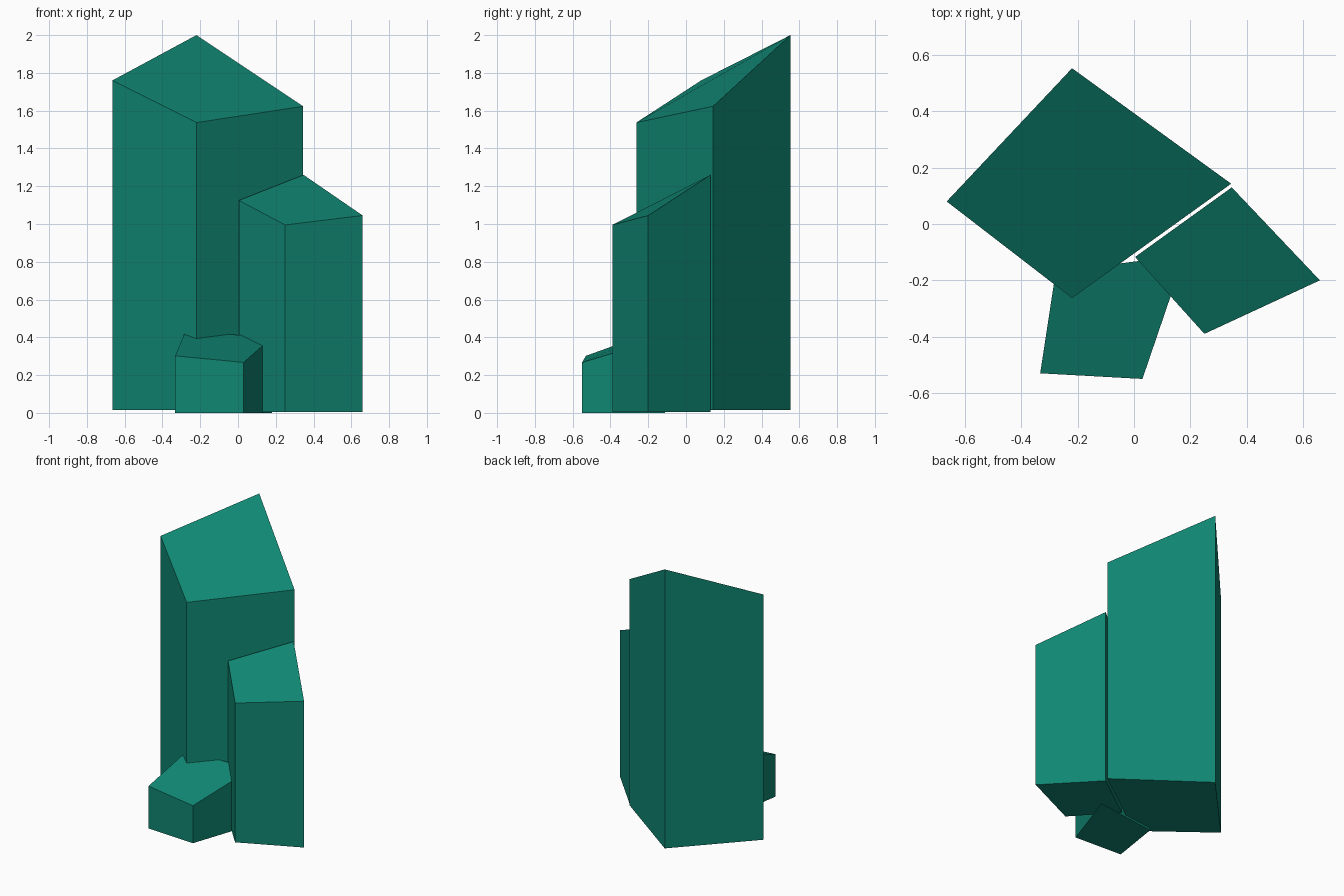
import bpy
import bmesh

cube = bpy.data.objects.get("Cube")
if cube:
    bpy.data.objects.remove(cube, do_unlink=True)

# Single flat green
green = bpy.data.materials.new("deep_teal_green")
green.use_nodes = True
colour = (0.005, 0.24, 0.17, 1.0)
green.diffuse_color = colour
green.node_tree.nodes["Principled BSDF"].inputs["Base Color"].default_value = colour


def crystal(name, base, corners):
    """Four-sided upright prism with a slanted top; corners run
    counter-clockwise from the front one as (x, y, top height)."""
    bm = bmesh.new()
    low = [bm.verts.new((x, y, base)) for x, y, z in corners]
    top = [bm.verts.new(c) for c in corners]
    bm.faces.new(top)
    bm.faces.new(low[::-1])
    for i in range(len(corners)):
        j = (i + 1) % len(corners)
        bm.faces.new((low[i], low[j], top[j], top[i]))
    mesh = bpy.data.meshes.new(name)
    bm.to_mesh(mesh)
    bm.free()
    mesh.materials.append(green)
    obj = bpy.data.objects.new(name, mesh)
    bpy.context.collection.objects.link(obj)
    return obj


# Tall back column
crystal("tall_crystal", 0.015, [
    (-0.22, -0.263, 1.537), (0.345, 0.143, 1.623),
    (-0.22, 0.553, 2.0), (-0.665, 0.08, 1.76)])

# Medium column on the left side
crystal("medium_crystal", 0.004, [
    (0.25, -0.39, 0.995), (0.66, -0.2, 1.045),
    (0.347, 0.13, 1.26), (0.004, -0.117, 1.125)])

# Short block at the front, running back into the other two
crystal("short_crystal", 0.0, [
    (0.03, -0.55, 0.267), (0.18, -0.11, 0.40),
    (-0.278, -0.17, 0.432), (-0.333, -0.53, 0.302)])
